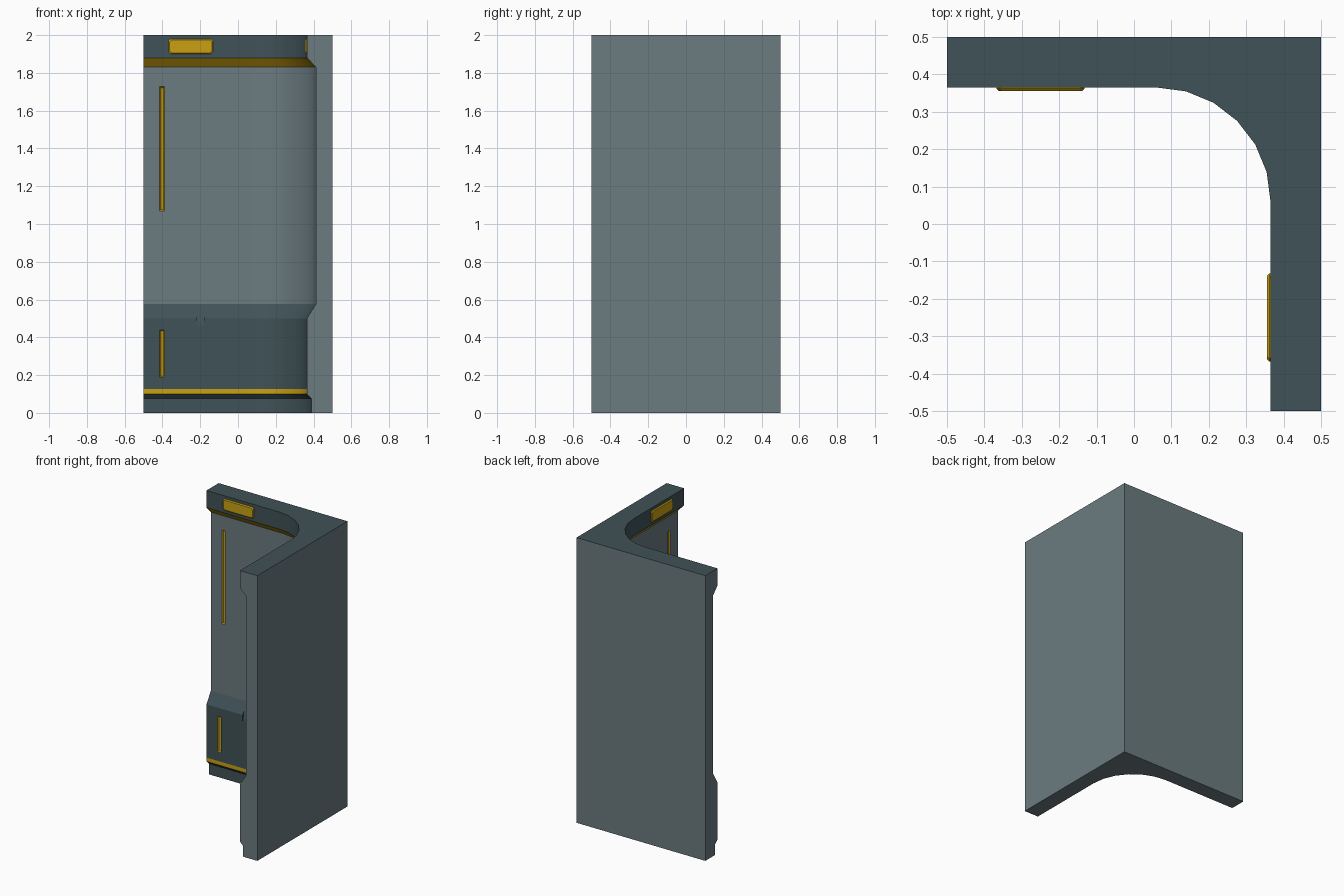
import bpy, bmesh, math
from mathutils import Vector

if "Cube" in bpy.data.objects:
    bpy.data.objects.remove(bpy.data.objects["Cube"])


def make_mat(name, rgb):
    m = bpy.data.materials.new(name)
    m.diffuse_color = (*rgb, 1)
    m.use_nodes = True
    m.node_tree.nodes["Principled BSDF"].inputs["Base Color"].default_value = m.diffuse_color
    return m


LIGHT, DARK, GOLD = 0, 1, 2
mats = [make_mat("light_grey_panel", (0.147, 0.198, 0.216)),
        make_mat("dark_slate_trim", (0.051, 0.084, 0.095)),
        make_mat("gold_accent", (0.584, 0.352, 0.006))]


def finish(bm, name):
    bmesh.ops.recalc_face_normals(bm, faces=bm.faces[:])
    me = bpy.data.meshes.new(name)
    bm.to_mesh(me)
    bm.free()
    for m in mats:
        me.materials.append(m)
    ob = bpy.data.objects.new(name, me)
    bpy.context.collection.objects.link(ob)
    return ob


# Corner wall: height profile (z, inner surface distance) swept round the bend
profile = [(0, 0.39), (0.075, 0.39), (0.1, 0.365), (0.127, 0.365), (0.5, 0.365),
           (0.577, 0.413), (1.83, 0.413), (1.88, 0.365), (2, 0.365)]
bands = [DARK, DARK, GOLD, DARK, DARK, LIGHT, GOLD, DARK]
C, SEG = 0.06, 6


def section(d):
    pts = [(-0.5, d)]
    for i in range(SEG + 1):
        a = math.pi / 2 * (1 - i / SEG)
        pts.append((C + (d - C) * math.cos(a), C + (d - C) * math.sin(a)))
    return pts + [(d, -0.5), (0.5, -0.5), (0.5, 0.5), (-0.5, 0.5)]


bm = bmesh.new()
rings = [[bm.verts.new((x, y, z)) for x, y in section(d)] for z, d in profile]
n = len(rings[0])
inner = SEG + 2                       # number of inner-side faces per band
for k, col in enumerate(bands):
    for i in range(n):
        j = (i + 1) % n
        f = bm.faces.new((rings[k][i], rings[k][j], rings[k + 1][j], rings[k + 1][i]))
        f.material_index = col if i < inner else LIGHT
bm.faces.new(rings[0]).material_index = LIGHT
bm.faces.new(rings[-1]).material_index = DARK
wall = finish(bm, "corner_wall")


def hull(bm, pts, col):
    """Convex solid from points, plus its twin on the other wall."""
    for swap in (False, True):
        vs = [bm.verts.new((y, x, z) if swap else (x, y, z)) for x, y, z in pts]
        old = set(bm.faces)
        bmesh.ops.convex_hull(bm, input=vs)
        for f in bm.faces:
            if f not in old:
                f.material_index = col


# Cutters: gold channels and small dark notches on both walls
bm = bmesh.new()
for z0, z1, surf in ((1.07, 1.727, 0.413), (0.19, 0.44, 0.365)):
    pts = []
    for y, e in ((surf - 0.008, 0.006), (surf + 0.008, -0.006)):
        for x in (-0.4145 - e, -0.3885 + e):
            for z in (z0 - e, z1 + e):
                pts.append((x, y, z))
    hull(bm, pts, GOLD)
hull(bm, [(x, y, z) for x in (-0.22, -0.18)
          for y, z in ((0.365, 0.45), (0.383, 0.53), (0.35, 0.53), (0.35, 0.45))], DARK)
cutter = finish(bm, "groove_cutter")
cutter.hide_render = True

mod = wall.modifiers.new("grooves", 'BOOLEAN')
mod.operation = 'DIFFERENCE'
mod.solver = 'EXACT'
mod.object = cutter
bpy.context.view_layer.objects.active = wall
wall.select_set(True)
bpy.ops.object.modifier_apply(modifier=mod.name)
bpy.data.objects.remove(cutter)
bpy.ops.object.shade_smooth_by_angle(angle=math.radians(25))
wn = wall.modifiers.new("weighted_normals", 'WEIGHTED_NORMAL')
wn.keep_sharp = True


# Gold plates on the top band, clipped corners and bevelled rim
def plate(name, swap):
    bm = bmesh.new()
    loops = []
    for y, e in ((0.368, 0), (0.362, 0), (0.356, 0.006)):
        w, h, c = 0.118 - e, 0.04 - e, 0.01
        out = []
        for sx, sz in ((1, 1), (-1, 1), (-1, -1), (1, -1)):
            two = [(sx * w, sz * (h - c)), (sx * (w - c), sz * h)]
            out += two if sx * sz > 0 else two[::-1]
        pts = [(-0.25 + u, y, 1.94 + v) for u, v in out]
        loops.append([bm.verts.new((p[1], p[0], p[2]) if swap else p) for p in pts])
    for a, b in zip(loops, loops[1:]):
        for i in range(8):
            j = (i + 1) % 8
            bm.faces.new((a[i], a[j], b[j], b[i]))
    bm.faces.new(loops[0])
    bm.faces.new(loops[-1])
    for f in bm.faces:
        f.material_index = GOLD
    finish(bm, name)


plate("back_wall_plate", False)
plate("side_wall_plate", True)
